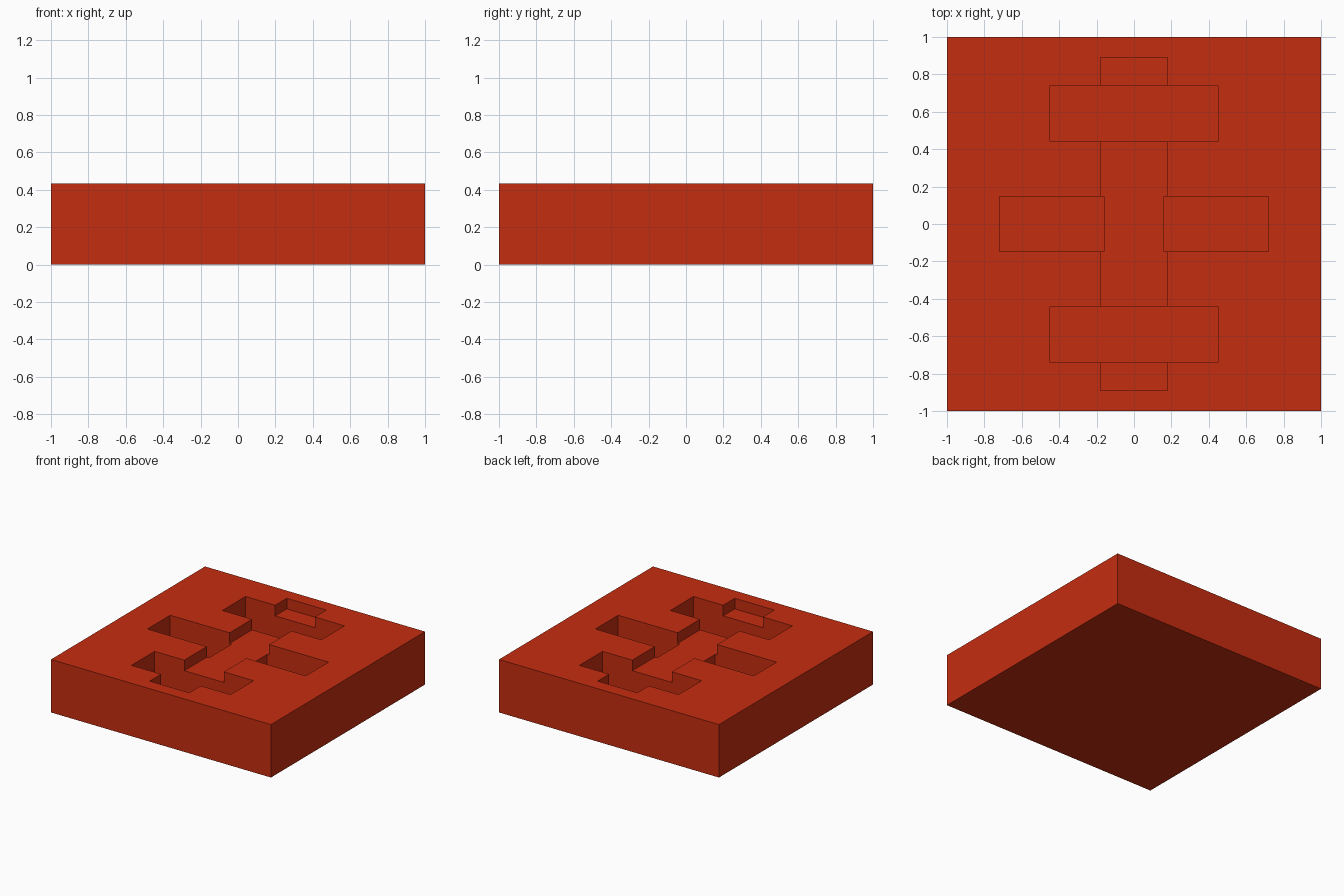
import bpy

# Remove the default cube
cube = bpy.data.objects.get("Cube")
if cube:
    bpy.data.objects.remove(cube, do_unlink=True)

HEIGHT = 0.435
SLOT_DEPTH = 0.087
POCKET_DEPTH = 0.33

# Single red material
red = bpy.data.materials.new("brick_red")
red.use_nodes = True
colour = (0.56, 0.026, 0.005, 1.0)
red.diffuse_color = colour
red.node_tree.nodes["Principled BSDF"].inputs["Base Color"].default_value = colour


def box(name, x0, x1, y0, y1, z0, z1):
    """Axis-aligned box between the given bounds, with scale applied."""
    bpy.ops.mesh.primitive_cube_add(
        size=1, location=((x0 + x1) / 2, (y0 + y1) / 2, (z0 + z1) / 2))
    obj = bpy.context.object
    obj.name = name
    obj.scale = (x1 - x0, y1 - y0, z1 - z0)
    bpy.ops.object.transform_apply(location=False, rotation=False, scale=True)
    obj.data.materials.append(red)
    return obj


def cut(target, x0, x1, y0, y1, depth):
    """Sink a rectangular recess into the top of the target."""
    cutter = box("recess_cutter", x0, x1, y0, y1, HEIGHT - depth, HEIGHT + 0.1)
    cutter.hide_render = True
    mod = target.modifiers.new("recess", 'BOOLEAN')
    mod.operation = 'DIFFERENCE'
    mod.solver = 'EXACT'
    mod.object = cutter
    bpy.context.view_layer.objects.active = target
    bpy.ops.object.modifier_apply(modifier=mod.name)
    bpy.data.objects.remove(cutter, do_unlink=True)


# Square slab
slab = box("slab", -1, 1, -1, 1, 0, HEIGHT)

# Long shallow slot running front to back
cut(slab, -0.18, 0.18, -0.89, 0.89, SLOT_DEPTH)

# Deep pockets: wide ones at front and back, one on each side
for s in (-1, 1):
    cut(slab, -0.45, 0.45, s * 0.59 - 0.15, s * 0.59 + 0.15, POCKET_DEPTH)
    cut(slab, s * 0.44 - 0.28, s * 0.44 + 0.28, -0.148, 0.148, POCKET_DEPTH)
